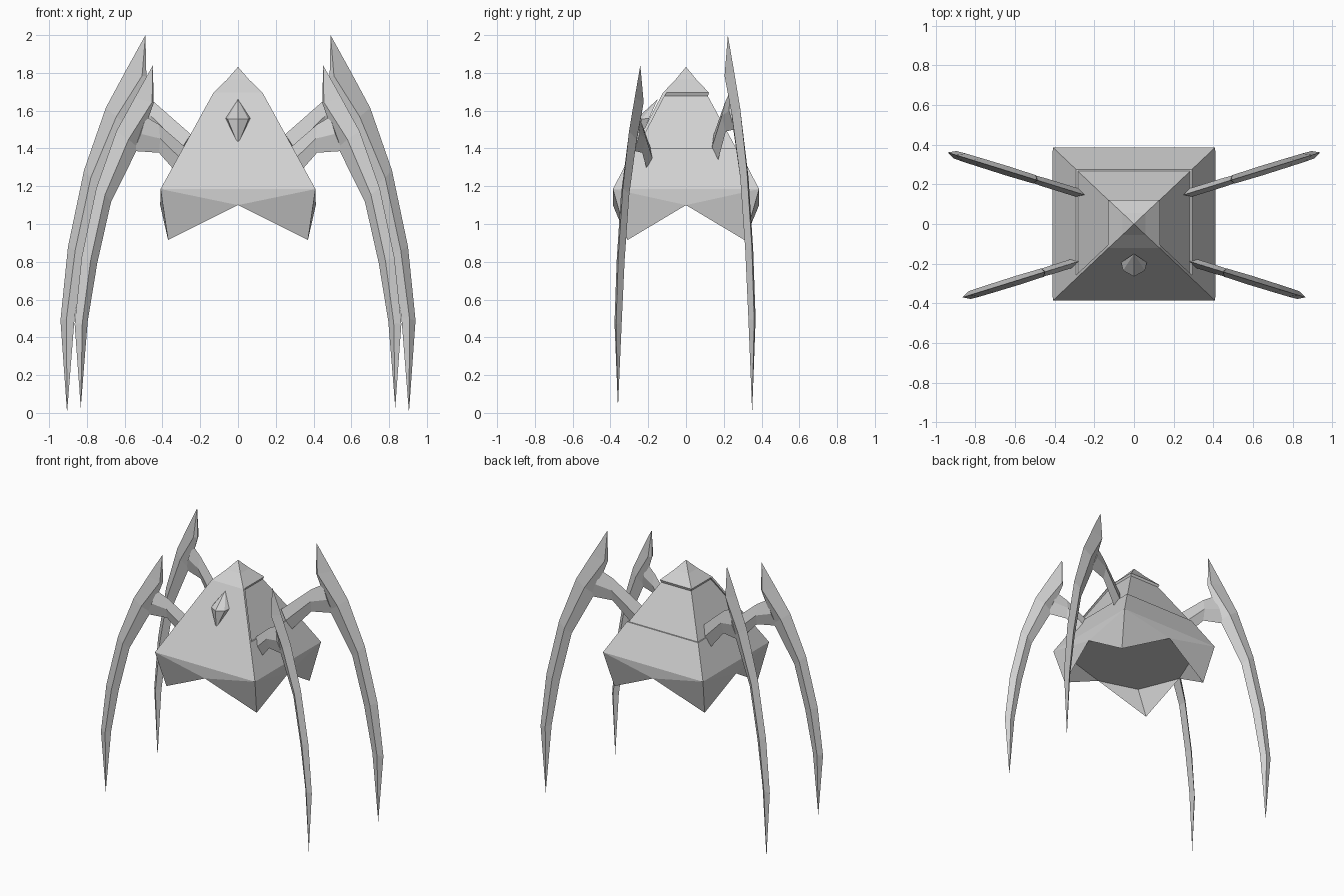
import bpy, bmesh
from mathutils import Vector

if "Cube" in bpy.data.objects:
    bpy.data.objects.remove(bpy.data.objects["Cube"])

grey = bpy.data.materials.new("grey_metal")
grey.diffuse_color = (0.64, 0.64, 0.64, 1)
grey.use_nodes = True
grey.node_tree.nodes["Principled BSDF"].inputs["Base Color"].default_value = grey.diffuse_color


def make(name, verts, faces):
    bm = bmesh.new()
    vs = [bm.verts.new(v) for v in verts]
    for f in faces:
        bm.faces.new([vs[i] for i in f])
    # merge pointed ends and face everything outward
    bmesh.ops.remove_doubles(bm, verts=bm.verts, dist=0.0005)
    bmesh.ops.recalc_face_normals(bm, faces=bm.faces)
    me = bpy.data.meshes.new(name)
    bm.to_mesh(me)
    bm.free()
    me.materials.append(grey)
    ob = bpy.data.objects.new(name, me)
    bpy.context.collection.objects.link(ob)
    return ob


def rings(name, sections, point_start=False, point_end=False):
    """Skin a list of four-point sections, closing the blunt ends."""
    verts, faces = [p for s in sections for p in s], []
    n = len(sections)
    for k in range(n - 1):
        for i in range(4):
            j = (i + 1) % 4
            faces.append((k*4 + i, k*4 + j, k*4 + 4 + j, k*4 + 4 + i))
    for pointed, base in ((point_start, 0), (point_end, n*4 - 4)):
        if not pointed:
            faces.append(tuple(base + i for i in range(4)))
    return make(name, verts, faces)


def rect(x, y0, y1, z):
    return [(-x, y0, z), (x, y0, z), (x, y1, z), (-x, y1, z)]


def half(z):
    """Half width and half depth of the sloped shell at height z."""
    t = (z - 1.185) / (1.695 - 1.185)
    return 0.41 + t*(0.13 - 0.41), 0.387 + t*(0.122 - 0.387)


def shell(z, inset=0.0):
    x, y = half(z)
    return rect(x - inset, -y, y - inset, z)


# Pyramid body: lower shell, recessed upper body, front plate and cap
rings("lower_shell", [shell(1.185), shell(1.40)])
rings("upper_body", [shell(1.40, 0.009), shell(1.69, 0.016)])
plate = []
for z in (1.40, 1.695):
    x, y = half(z)
    plate.append(rect(x, -y, -y + 0.018, z))
rings("front_plate", plate)
rings("cap", [rect(0.122, -0.115, 0.115, 1.675), rect(0.13, -0.122, 0.122, 1.695),
              rect(0.058, -0.055, 0.055, 1.765), rect(0, 0, 0, 1.832)], point_end=True)

# Skirt: solid corner points, notched mid edges and a flat underside
top = rect(0.41, -0.387, 0.387, 1.185)
low = rect(0.37, -0.31, 0.31, 0.915)
mid = [(0, -0.387, 1.10), (0.412, 0, 1.10), (0, 0.387, 1.10), (-0.412, 0, 1.10)]
inner = rect(0.29, -0.30, 0.30, 1.10)
faces = [(0, 1, 2, 3), (8, 13, 9, 14, 10, 15, 11, 12)]
for i in range(4):
    j = (i + 1) % 4
    faces += [(i, 8 + i, j), (i, 4 + i, 8 + i), (j, 8 + i, 4 + j),
              (4 + i, 8 + i, 12 + i), (4 + j, 8 + i, 12 + j)]
make("skirt", top + low + mid + inner, faces)

# Faceted gem on the front face
gem = [(0.065, -0.195, 1.56), (0.055, -0.235, 1.555), (0, -0.265, 1.555),
       (-0.055, -0.235, 1.555), (-0.065, -0.195, 1.56), (0, -0.15, 1.66), (0, -0.255, 1.42)]
make("front_gem", gem, [(i, (i + 1) % 5, p) for i in range(5) for p in (5, 6)])

# Leg and strut outlines: outer x, outer z, inner x, inner z, half thickness, ridge position
BLADE = [(0.49, 2.0, 0.49, 2.0, 0, 0.5), (0.595, 1.81, 0.485, 1.78, 0.022, 0.85),
         (0.70, 1.615, 0.575, 1.52, 0.024, 0.5), (0.815, 1.285, 0.73, 1.205, 0.023, 0.5),
         (0.90, 0.88, 0.81, 0.845, 0.022, 0.5), (0.94, 0.49, 0.865, 0.505, 0.02, 0.5),
         (0.905, 0.0, 0.905, 0.0, 0, 0.5)]
STRUT = [(0.53, 1.70, 0.60, 1.50, 0.018, 0.5), (0.455, 1.655, 0.455, 1.49, 0.022, 0.5),
         (0.25, 1.475, 0.325, 1.34, 0.022, 0.5)]


def limb(name, outline, side, back):
    sections = []
    for xo, zo, xi, zi, t, ridge in outline:
        pts = []
        for u, w in ((0, 0), (ridge, t), (1, 0), (ridge, -t)):
            x, z = xo + u*(xi - xo), zo + u*(zi - zo)
            if back:
                y = 0.22 + 0.31*(x - 0.485)
            else:
                x, z = x*0.92, z*0.907 + 0.026
                y = -0.24 - 0.31*(x - 0.445)
            # thickness runs across the leg plane
            d = Vector((-0.296 if back else 0.296, 0.955, 0)) * w
            pts.append((side*(x + d.x), y + d.y, z))
        sections.append(pts)
    pointed = outline[0][4] == 0
    rings(name, sections, pointed, pointed)


for back in (False, True):
    for side in (-1, 1):
        tag = ("back" if back else "front") + ("_right" if side > 0 else "_left")
        limb(tag + "_leg", BLADE, side, back)
        limb(tag + "_strut", STRUT, side, back)
